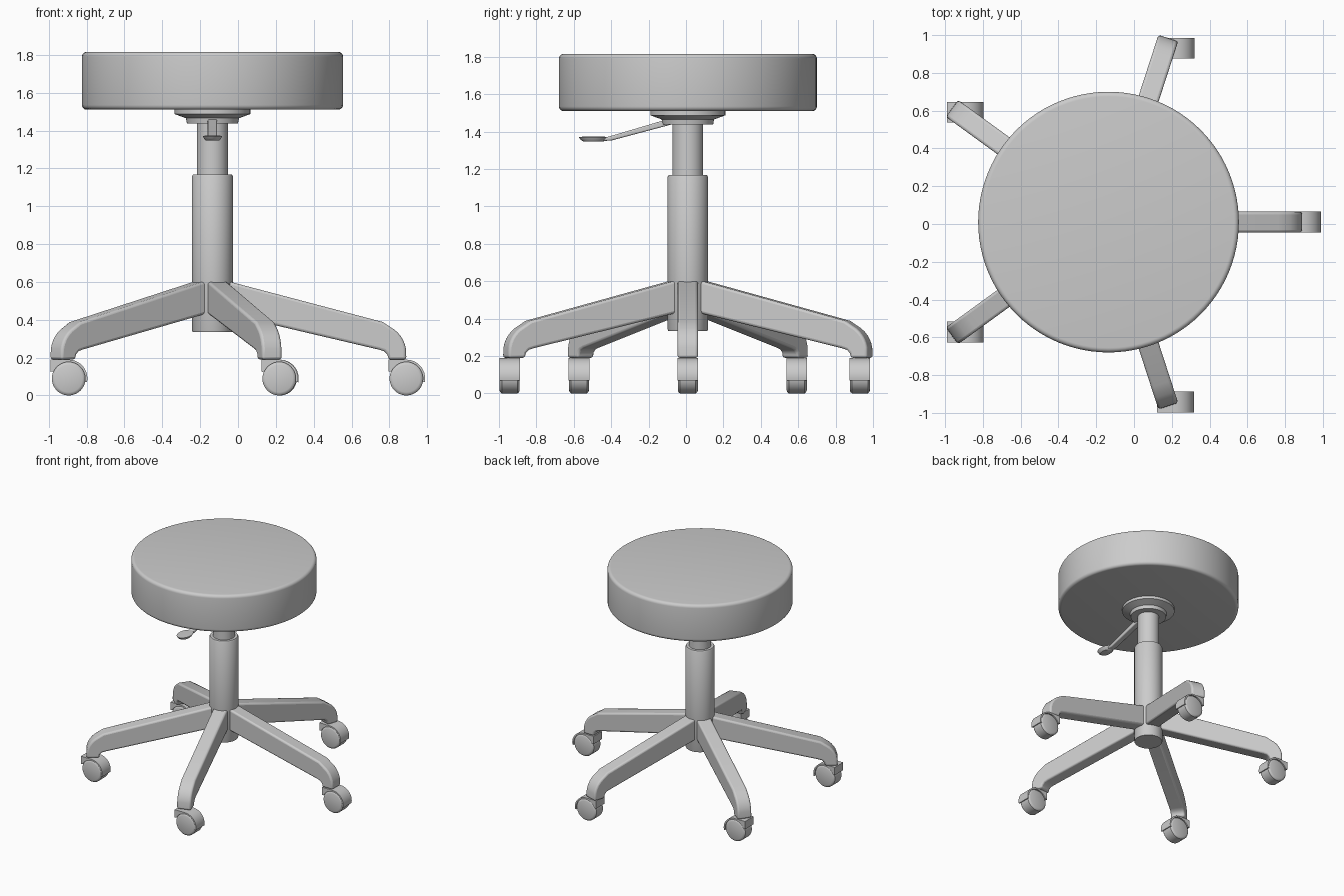
import bpy, bmesh, math
from mathutils import Matrix, Vector

if "Cube" in bpy.data.objects:
    bpy.data.objects.remove(bpy.data.objects["Cube"])

CX, CY = -0.135, 0.01
CENTRE = Matrix.Translation((CX, CY, 0))


def finish(name, bm, matrix, bevel=0.0, segments=3):
    bmesh.ops.remove_doubles(bm, verts=bm.verts, dist=1e-5)
    bmesh.ops.recalc_face_normals(bm, faces=bm.faces)
    mesh = bpy.data.meshes.new(name)
    bm.to_mesh(mesh)
    bm.free()
    mesh.shade_smooth()
    mesh.set_sharp_from_angle(angle=math.radians(35))
    ob = bpy.data.objects.new(name, mesh)
    bpy.context.collection.objects.link(ob)
    ob.matrix_world = matrix
    if bevel:
        mod = ob.modifiers.new("Bevel", 'BEVEL')
        mod.width, mod.segments = bevel, segments
        mod.limit_method = 'ANGLE'
        mod.angle_limit = math.radians(45)
    return ob


def lathe(name, profile, matrix=CENTRE, steps=64, scale=(1, 1, 1)):
    """Revolve (radius, z) points about z."""
    bm = bmesh.new()
    verts = [bm.verts.new((r, 0, z)) for r, z in profile]
    edges = [bm.edges.new(p) for p in zip(verts, verts[1:])]
    bmesh.ops.spin(bm, geom=verts + edges, cent=(0, 0, 0), axis=(0, 0, 1),
                   angle=math.tau, steps=steps, use_duplicate=False)
    bmesh.ops.scale(bm, vec=scale, verts=bm.verts)
    return finish(name, bm, matrix)


def plate(name, profile, width, matrix, bevel=0.0):
    """Extrude an (x, z) outline symmetrically along y."""
    bm = bmesh.new()
    face = bm.faces.new([bm.verts.new((x, -width / 2, z)) for x, z in profile])
    ext = bmesh.ops.extrude_face_region(bm, geom=[face])
    bmesh.ops.translate(bm, vec=(0, width, 0),
                        verts=[v for v in ext["geom"] if isinstance(v, bmesh.types.BMVert)])
    return finish(name, bm, matrix, bevel)


def arc(cx, cz, r, a0, a1, n):
    return [(cx + r * math.cos(math.radians(a0 + (a1 - a0) * i / n)),
             cz + r * math.sin(math.radians(a0 + (a1 - a0) * i / n))) for i in range(n + 1)]


# Seat cushion with rounded rims
lathe("seat", [(0, 1.51)] + arc(0.665, 1.535, 0.025, -90, 0, 5)
      + arc(0.665, 1.79, 0.025, 0, 90, 5) + [(0, 1.815)], steps=96)

# Mounting flange under the seat
lathe("seat_flange", [(0, 1.515), (0.2, 1.515), (0.2, 1.487), (0.14, 1.465),
                      (0.135, 1.437), (0, 1.437)])

# Gas-lift column
lathe("piston", [(0, 1.45), (0.082, 1.45), (0.082, 1.1), (0, 1.1)])
lathe("column", [(0, 0.335), (0.105, 0.335), (0.108, 0.342), (0.108, 1.158),
                 (0.103, 1.167), (0.08, 1.167)])

# Height lever pointing to the front
plate("lever_arm", [(0.08, 1.475), (0.42, 1.374), (0.46, 1.365), (0.46, 1.35),
                    (0.41, 1.352), (0.08, 1.44)], 0.05,
      CENTRE @ Matrix.Rotation(-math.pi / 2, 4, 'Z'), 0.008)
lathe("lever_paddle", [(0, -0.014), (0.65, -0.014), (0.85, -0.004), (1, 0.012), (0, 0.014)],
      Matrix.Translation((CX, -0.495, 1.36)), 40, (0.052, 0.08, 1))

# Five arched legs
leg_top = [(0.05, 0.612), (0.9, 0.388)] + arc(0.865, 0.22, 0.16, 70, 10, 7)[1:]
leg_profile = leg_top + [(1.025, 0.19), (0.93, 0.19), (0.925, 0.215), (0.908, 0.233),
                         (0.88, 0.242), (0.05, 0.437)]
for i in range(5):
    plate(f"leg_{i + 1}", leg_profile, 0.11,
          CENTRE @ Matrix.Rotation(math.tau * i / 5, 4, 'Z'), 0.014)

# Casters, all trailing the same way: wheel plus hood
hood_profile = (arc(0, 0.09, 0.099, -12, 90, 14) + [(-0.095, 0.189), (-0.095, 0.125)]
                + arc(0, 0.09, 0.087, 155, -12, 18))
wheel_profile = [(0, -0.054), (0.072, -0.054), (0.082, -0.05), (0.089, -0.042),
                 (0.089, 0.042), (0.082, 0.05), (0.072, 0.054), (0, 0.054)]
spots = [(0.89, 0.01), (0.222, 0.93), (-0.895, 0.592), (-0.895, -0.572), (0.218, -0.943)]
for i, (x, y) in enumerate(spots):
    place = Matrix.Translation((x, y, 0))
    plate(f"caster_hood_{i + 1}", hood_profile, 0.11, place)
    lathe(f"caster_wheel_{i + 1}", wheel_profile,
          place @ Matrix.Translation((0, 0, 0.089)) @ Matrix.Rotation(math.pi / 2, 4, 'X'), 40)
